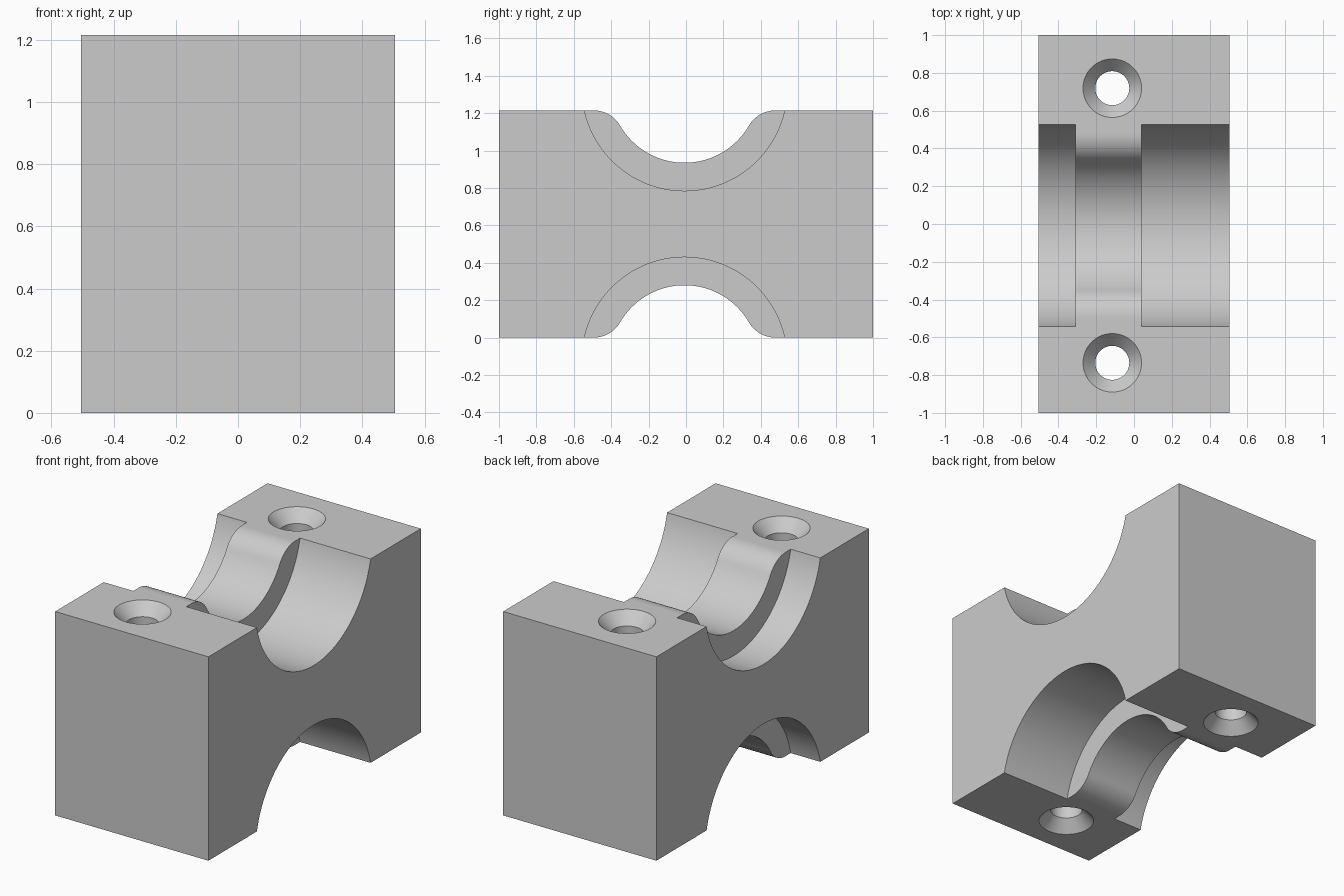
import bpy
import bmesh
from math import sin, cos, pi, sqrt, asin, radians

if "Cube" in bpy.data.objects:
    bpy.data.objects.remove(bpy.data.objects["Cube"])

W, H = 1.01, 1.215            # block width and height
YC = -0.008                   # centre line of the bores
AXIS = 1.333                  # height of the upper bore axis
BORE, NECK, FILLET = 0.548, 0.398, 0.165
RIB = (-0.31, 0.04)           # x range of the raised rib
HOLE_X, HOLE_Y = -0.115, 0.727

grey = bpy.data.materials.new("plain grey")
grey.use_nodes = True
colour = (0.6, 0.6, 0.6, 1)
grey.diffuse_color = colour
grey.node_tree.nodes["Principled BSDF"].inputs["Base Color"].default_value = colour


def make_object(name, bm):
    bmesh.ops.recalc_face_normals(bm, faces=bm.faces)
    mesh = bpy.data.meshes.new(name)
    bm.to_mesh(mesh)
    bm.free()
    mesh.materials.append(grey)
    obj = bpy.data.objects.new(name, mesh)
    bpy.context.collection.objects.link(obj)
    return obj


def loft(name, rings):
    """Solid skinned through rings of equal point count."""
    bm = bmesh.new()
    loops = [[bm.verts.new(p) for p in ring] for ring in rings]
    n = len(loops[0])
    for a, b in zip(loops, loops[1:]):
        for i in range(n):
            j = (i + 1) % n
            bm.faces.new((a[i], a[j], b[j], b[i]))
    bm.faces.new(loops[0])
    bm.faces.new(loops[-1])
    return make_object(name, bm)


def groove(name, profile, x0, x1, top):
    """Prism along x; the profile is for the top and is flipped for the bottom."""
    return loft(name, [[(x, YC + y, z if top else H - z) for y, z in profile]
                       for x in (x0, x1)])


def arc(cy, cz, r, a0, a1, n):
    return [(cy + r * sin(a0 + (a1 - a0) * i / n), cz + r * cos(a0 + (a1 - a0) * i / n))
            for i in range(n + 1)]


# Wide bore profile: full circle
bore = arc(0, AXIS, BORE, 0, 2 * pi, 128)[:-1]

# Rib profile: narrower arc blended to the flat face by round shoulders
fz = H - FILLET
fy = sqrt((NECK + FILLET) ** 2 - (AXIS - fz) ** 2)
t = asin(fy / (NECK + FILLET))
left = arc(-fy, fz, FILLET, 0, t, 16)
right = [(-y, z) for y, z in reversed(left)]
neck = arc(0, AXIS, NECK, pi + t, pi - t, 48)[1:-1]
rib = [(-fy, H + 0.2)] + left + neck + right + [(fy, H + 0.2)]

# Block
bm = bmesh.new()
bmesh.ops.create_cube(bm, size=1)
for v in bm.verts:
    v.co = (v.co.x * W, v.co.y * 2, (v.co.z + 0.5) * H)
block = make_object("clamp_block", bm)

# Cutters: grooves above and below, countersunk holes front and back
cutters = []
for top in (True, False):
    cutters.append(groove("rib_cutter", rib, -0.7, 0.7, top))
    cutters.append(groove("bore_cutter", bore, -0.8, RIB[0], top))
    cutters.append(groove("bore_cutter", bore, RIB[1], 0.8, top))

R_IN, R_OUT, DEPTH, OVER = 0.09, 0.155, 0.07, 0.03
r_over = R_OUT + (R_OUT - R_IN) * OVER / DEPTH
levels = [(r_over, -OVER), (R_IN, DEPTH), (R_IN, H - DEPTH), (r_over, H + OVER)]
for side in (-1, 1):
    cutters.append(loft("hole_cutter", [
        [(HOLE_X + r * cos(2 * pi * i / 64), YC + side * HOLE_Y + r * sin(2 * pi * i / 64), z)
         for i in range(64)] for r, z in levels]))

bpy.context.view_layer.objects.active = block
for cutter in cutters:
    cutter.hide_render = True
    mod = block.modifiers.new("cut", 'BOOLEAN')
    mod.operation = 'DIFFERENCE'
    mod.solver = 'EXACT'
    mod.object = cutter
    bpy.ops.object.modifier_apply(modifier=mod.name)
    bpy.data.objects.remove(cutter)

# Smooth the curved walls, keep the flat faces crisp
bm = bmesh.new()
bm.from_mesh(block.data)
bm.normal_update()


def is_flat(face):
    return max(abs(c) for c in face.normal) > 0.99999


for f in bm.faces:
    f.smooth = not is_flat(f)
    f.material_index = 0
for e in bm.edges:
    e.smooth = (not any(is_flat(f) for f in e.link_faces)
                and e.calc_face_angle(pi) < radians(30))
bm.to_mesh(block.data)
bm.free()
